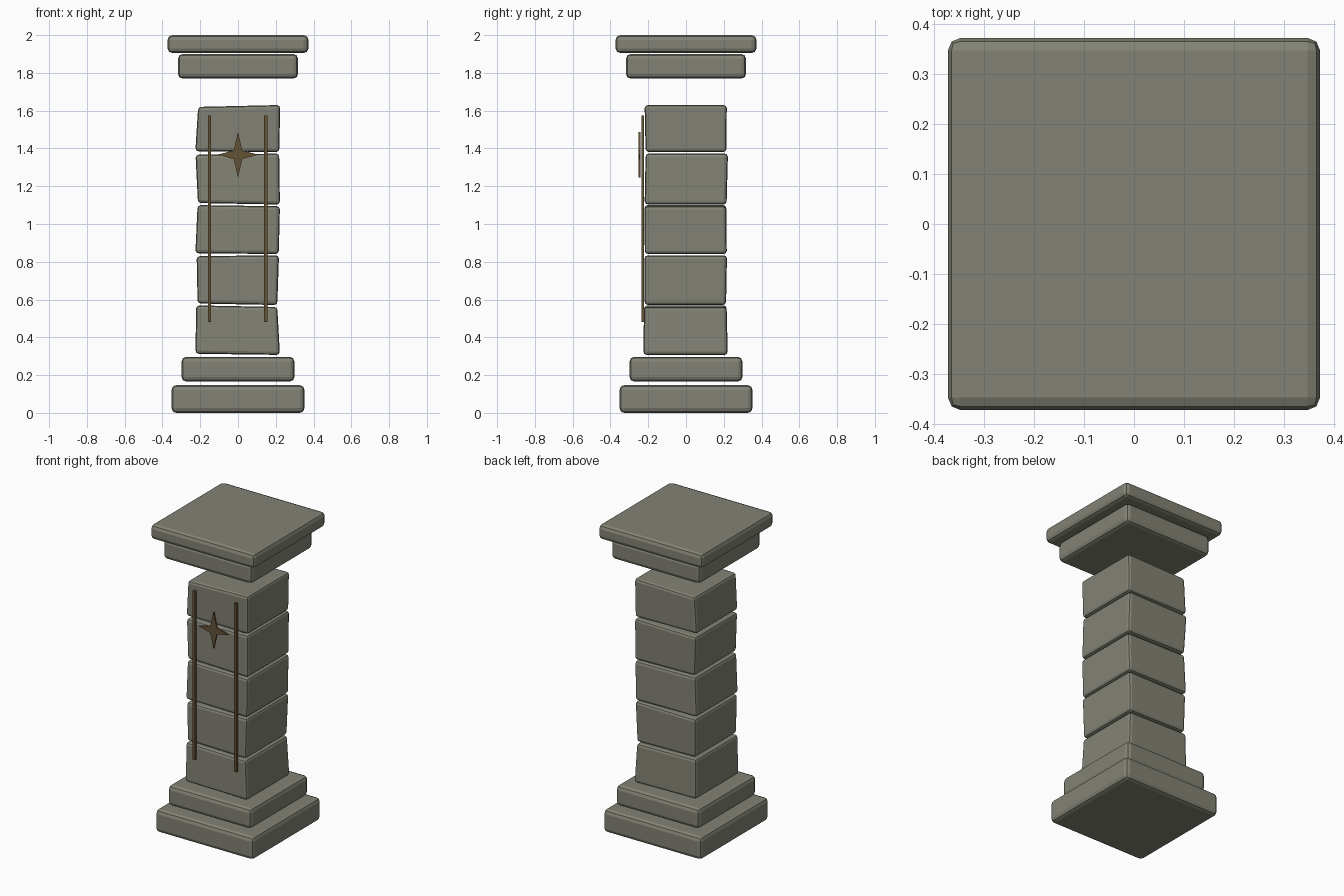
import bpy, bmesh, math

if "Cube" in bpy.data.objects:
    bpy.data.objects.remove(bpy.data.objects["Cube"])


def material(name, col):
    m = bpy.data.materials.new(name)
    m.diffuse_color = (*col, 1)
    m.use_nodes = True
    m.node_tree.nodes["Principled BSDF"].inputs["Base Color"].default_value = m.diffuse_color
    return m


STONE = material("grey stone", (0.225, 0.225, 0.18))
BRONZE = material("dark bronze", (0.13, 0.085, 0.036))


def finish(name, bm, mat, bevel=0, segments=2):
    bmesh.ops.recalc_face_normals(bm, faces=bm.faces)
    me = bpy.data.meshes.new(name)
    bm.to_mesh(me)
    bm.free()
    me.materials.append(mat)
    ob = bpy.data.objects.new(name, me)
    bpy.context.collection.objects.link(ob)
    if bevel:
        b = ob.modifiers.new("rounded edges", 'BEVEL')
        b.width, b.segments = bevel, segments
        b.limit_method = 'NONE'
    return ob


def box(name, x, y, z, mat, bevel=0, skew=None):
    """Box from (min, max) ranges; skew(sx, sy, sz) gives a corner offset."""
    bm = bmesh.new()
    bmesh.ops.create_cube(bm, size=2)
    for v in bm.verts:
        s = [int(c > 0) for c in v.co]
        v.co = (x[s[0]], y[s[1]], z[s[2]])
        if skew:
            v.co.x += skew[0][s[0]][s[2]]
            v.co.y += skew[1][s[1]][s[2]]
            v.co.z += skew[2][s[2]] * (1 if s[0] else -1)
    return finish(name, bm, mat, bevel)


# Stepped base and cap slabs
for name, h, z in (("base_lower", 0.352, (0.005, 0.147)), ("base_upper", 0.299, (0.166, 0.297)),
                   ("cap_lower", 0.318, (1.77, 1.90)), ("cap_upper", 0.373, (1.905, 2.0))):
    if name == "base_lower":
        z = (0.0, 0.147)
    box(name, (-h, h), (-h, h), z, STONE, 0.025)

# Uneven shaft blocks: z range, left/right and front/back (bottom, top), z tilt (bottom, top)
blocks = [
    ((0.31, 0.565), ((-.225, -.222), (.222, .208)), ((-.226, -.222), (.221, .215)), (-.003, -.004)),
    ((0.575, 0.832), ((-.214, -.219), (.208, .217)), ((-.219, -.220), (.212, .217)), (-.004, .002)),
    ((0.843, 1.097), ((-.226, -.214), (.216, .222)), ((-.218, -.220), (.216, .213)), (-.002, -.003)),
    ((1.107, 1.37), ((-.212, -.225), (.222, .218)), ((-.219, -.214), (.215, .222)), (-.004, .003)),
    ((1.383, 1.625), ((-.226, -.211), (.219, .223)), ((-.214, -.219), (.214, .216)), (-.002, .005)),
]
for i, (z, xs, ys, tilt) in enumerate(blocks):
    box(f"shaft_block_{i + 1}", (0, 0), (0, 0), z, STONE, 0.017, (xs, ys, tilt))

# Thin vertical inlay rods on the front
for side, x in (("left", -0.151), ("right", 0.147)):
    box(f"{side}_rod", (x - .009, x + .009), (-.236, -.222), (0.48, 1.575), BRONZE)

# Four-pointed star
bm = bmesh.new()
pts = []
for k in range(8):
    a = k * math.pi / 4
    r = 0.032 if k % 2 else (0.108 if k % 4 == 0 else 0.12)
    pts.append(bm.verts.new((r * math.cos(a), -0.252, 1.367 + r * math.sin(a))))
face = bm.faces.new(pts)
out = bmesh.ops.extrude_face_region(bm, geom=[face])
for v in out["geom"]:
    if isinstance(v, bmesh.types.BMVert):
        v.co.y = -0.242
finish("front_star", bm, BRONZE)
